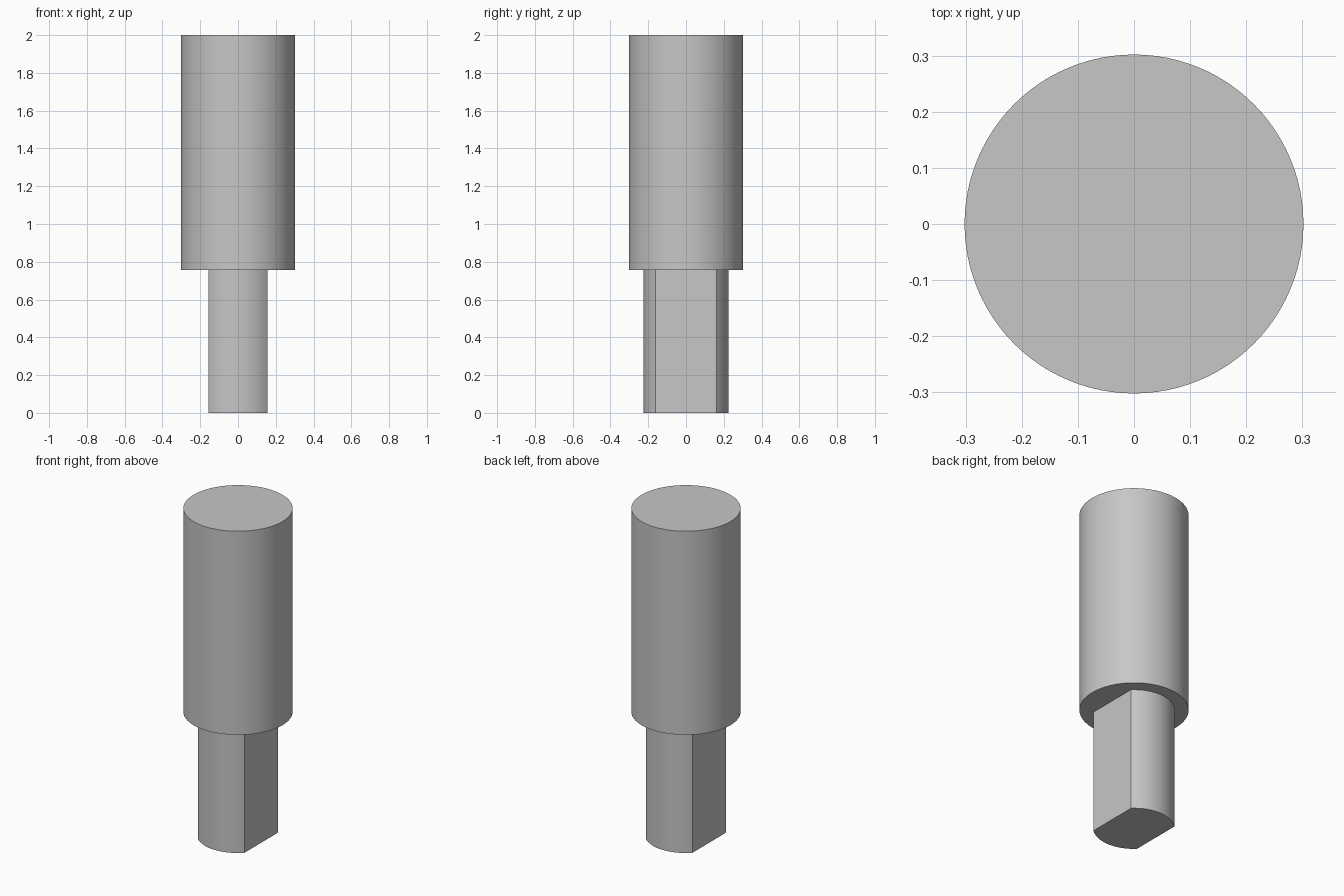
import bpy
import bmesh
import math

cube = bpy.data.objects.get("Cube")
if cube:
    bpy.data.objects.remove(cube, do_unlink=True)

BODY_R, SHANK_R, FLAT_X = 0.302, 0.225, 0.157
SHOULDER_Z, TOP_Z = 0.757, 2.0

steel = bpy.data.materials.new("grey steel")
steel.use_nodes = True
colour = (0.57, 0.57, 0.57, 1)
steel.diffuse_color = colour
steel.node_tree.nodes["Principled BSDF"].inputs["Base Color"].default_value = colour


def arc(radius, start, end, steps):
    """Points along an arc, both ends included."""
    angles = [start + (end - start) * i / steps for i in range(steps + 1)]
    return [(radius * math.cos(a), radius * math.sin(a)) for a in angles]


def prism(name, outline, z0, z1):
    """Extrude a closed outline upwards into a solid."""
    bm = bmesh.new()
    base = bm.faces.new([bm.verts.new((x, y, z0)) for x, y in outline])
    top = bmesh.ops.extrude_face_region(bm, geom=[base], use_keep_orig=True)
    verts = [v for v in top["geom"] if isinstance(v, bmesh.types.BMVert)]
    bmesh.ops.translate(bm, verts=verts, vec=(0, 0, z1 - z0))
    bmesh.ops.recalc_face_normals(bm, faces=bm.faces)
    mesh = bpy.data.meshes.new(name)
    bm.to_mesh(mesh)
    bm.free()
    mesh.materials.append(steel)
    obj = bpy.data.objects.new(name, mesh)
    bpy.context.collection.objects.link(obj)
    return obj


# Round body
body = prism("stepped_pin", arc(BODY_R, 0, math.tau, 96)[:-1], SHOULDER_Z, TOP_Z)

# Shank with two parallel flats, overlapping into the body
edge = math.acos(FLAT_X / SHANK_R)
outline = (arc(SHANK_R, edge, math.pi - edge, 32)
           + arc(SHANK_R, math.pi + edge, math.tau - edge, 32))
shank = prism("shank", outline, 0, SHOULDER_Z + 0.2)

# Join both into one solid
bpy.context.view_layer.objects.active = body
union = body.modifiers.new("join shank", "BOOLEAN")
union.operation = "UNION"
union.solver = "EXACT"
union.object = shank
bpy.ops.object.modifier_apply(modifier=union.name)
bpy.data.objects.remove(shank, do_unlink=True)

# Smooth round sides with crisp edges
bpy.ops.object.select_all(action="DESELECT")
body.select_set(True)
bpy.ops.object.shade_smooth_by_angle(angle=math.radians(30))
